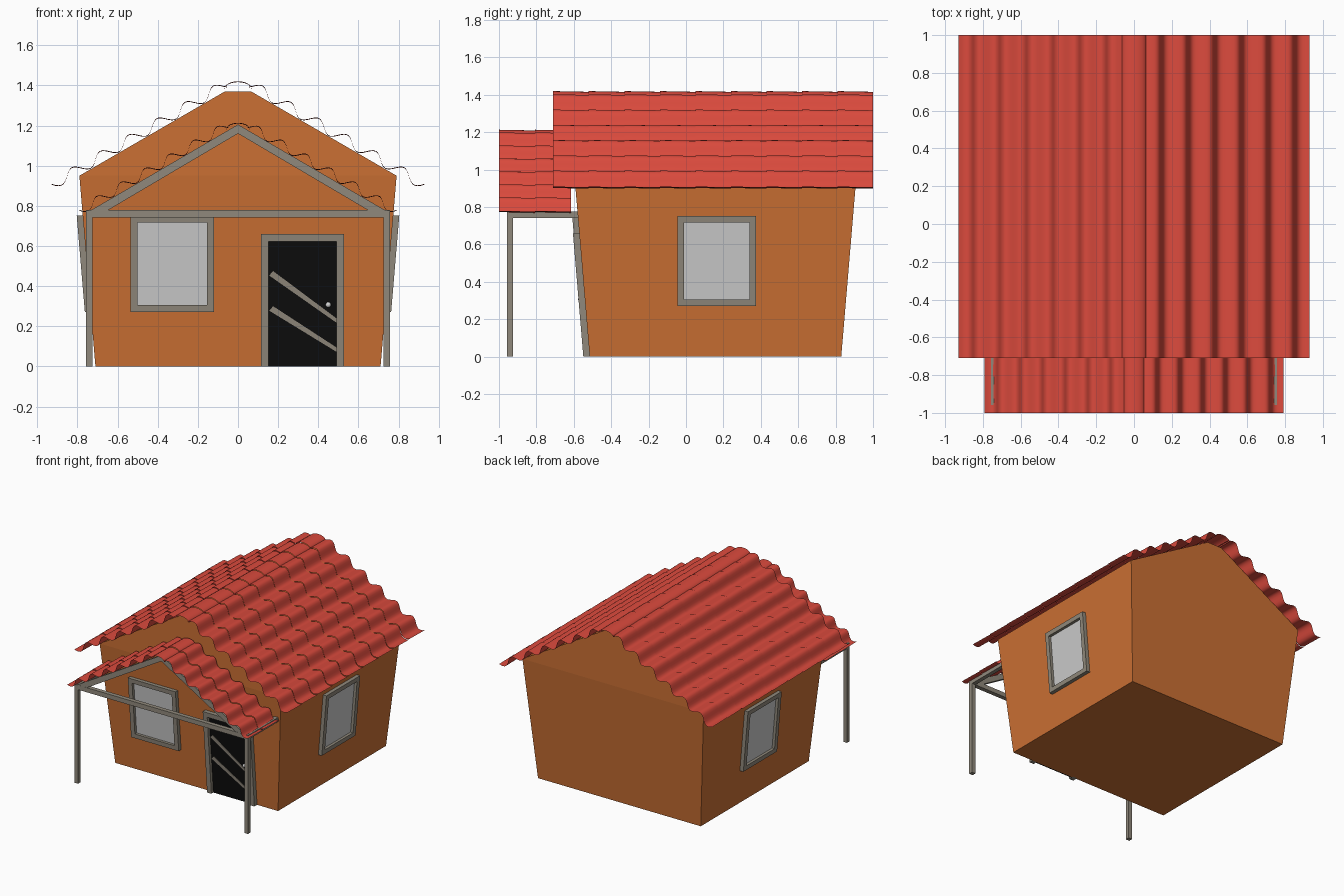
import bpy, bmesh, math

if "Cube" in bpy.data.objects:
    bpy.data.objects.remove(bpy.data.objects["Cube"])


def material(name, rgb):
    m = bpy.data.materials.new(name)
    m.diffuse_color = (*rgb, 1)
    m.use_nodes = True
    m.node_tree.nodes["Principled BSDF"].inputs["Base Color"].default_value = m.diffuse_color
    return m


WALL = material("orange plaster", (0.60, 0.163, 0.034))
TILE = material("red tile", (0.70, 0.068, 0.046))
TRIM = material("grey wood", (0.28, 0.25, 0.20))
GLASS = material("pale glass", (0.60, 0.60, 0.60))
BLACK = material("black door", (0.004, 0.004, 0.004))
METAL = material("light metal", (0.65, 0.65, 0.65))


def finish(name, bm, mat, smooth=False, fix=True):
    if fix:
        bmesh.ops.recalc_face_normals(bm, faces=bm.faces)
    me = bpy.data.meshes.new(name)
    bm.to_mesh(me)
    bm.free()
    me.materials.append(mat)
    for p in me.polygons:
        p.use_smooth = smooth
    ob = bpy.data.objects.new(name, me)
    bpy.context.collection.objects.link(ob)
    return ob


def loft(bm, a, b):
    """Solid between two matching point rings."""
    va, vb = [bm.verts.new(p) for p in a], [bm.verts.new(p) for p in b]
    n = len(a)
    bm.faces.new(va[::-1])
    bm.faces.new(vb)
    for i in range(n):
        j = (i + 1) % n
        bm.faces.new((va[i], va[j], vb[j], vb[i]))


LEAN = 0.08 / 0.95          # outward lean of the walls
FRONT, SIDE, BACK = 0.515, 0.71, 0.83


def front(a, d, z):
    return (a, -(FRONT + LEAN * z + d), z)


def right(a, d, z):
    return (SIDE + LEAN * z + d, a, z)


def left(a, d, z):
    return (-(SIDE + LEAN * z + d), a, z)


def straight(a, d, z):
    return (a, d, z)


def plate(bm, place, quad, d0, d1):
    """Prism over a polygon given as (along, height), from depth d0 to d1."""
    loft(bm, [place(a, d0, z) for a, z in quad], [place(a, d1, z) for a, z in quad])


def rect(a0, a1, z0, z1):
    return [(a0, z0), (a1, z0), (a1, z1), (a0, z1)]


# House body: flared walls with vertical clipped gables
bm = bmesh.new()
rings = []
for x, f, b, z in ((0.71, -0.515, 0.83, 0), (0.79, -0.595, 0.91, 0.95),
                   (0.065, -0.595, 0.91, 1.37)):
    rings.append([bm.verts.new(p) for p in ((-x, f, z), (x, f, z), (x, b, z), (-x, b, z))])
bm.faces.new(rings[0][::-1])
bm.faces.new(rings[2])
for lo, hi in zip(rings, rings[1:]):
    for i in range(4):
        j = (i + 1) % 4
        bm.faces.new((lo[i], lo[j], hi[j], hi[i]))
finish("house_walls", bm, WALL)


# Roofs: wavy sheet laid in rows, plus an arched ridge row
def slope_profile():
    c, s = math.cos(math.radians(30)), math.sin(math.radians(30))
    pts = []
    n = 72
    for i in range(n + 1):
        u = i / n
        v = -0.005 - 0.025 * math.cos((u - 0.047) / 0.163 * math.tau)
        if u < 0.047:
            v = -0.03 * (1 - (1 - u / 0.047) ** 2)
        pts.append((-0.93 + u * c - v * s, 0.91 + u * s + v * c))
    return pts


def ridge_profile():
    return [(-0.066 * math.cos(t), 1.386 + 0.034 * math.sin(t))
            for t in (math.pi * i / 12 for i in range(13))]


def tiled_roof(name, y0, rows, pitch, scale, base):
    bm = bmesh.new()
    slope = slope_profile()
    mirrored = [(-x, z) for x, z in slope][::-1]
    for r in range(rows):
        ya, yb = y0 + r * pitch, y0 + (r + 1) * pitch
        for prof in (slope, mirrored, ridge_profile()):
            pts = [(x * scale, base + (z - 0.91) * scale) for x, z in prof]
            a = [bm.verts.new((x, ya, z)) for x, z in pts]
            b = [bm.verts.new((x, yb, z - 0.004)) for x, z in pts]
            for i in range(len(pts) - 1):
                bm.faces.new((a[i], a[i + 1], b[i + 1], b[i]))
    finish(name, bm, TILE, smooth=True, fix=False)


tiled_roof("main_roof", -0.71, 9, 0.19, 1.0, 0.91)
tiled_roof("porch_roof", -1.0, 2, 0.193, 0.85, 0.78)

# Porch frame: posts, rafters, side beams, cross beam
bm = bmesh.new()
for s in (-1, 1):
    plate(bm, straight, rect(s * 0.725, s * 0.757, 0, 0.745), -0.957, -0.925)
    plate(bm, straight, rect(s * 0.725, s * 0.757, 0.742, 0.776), -0.925, -0.575)
    plate(bm, straight, [(s * 0.755, 0.765), (0, 1.205), (0, 1.16), (s * 0.67, 0.765)],
          -0.957, -0.925)
plate(bm, straight, rect(-0.757, 0.757, 0.742, 0.778), -0.958, -0.924)
finish("porch_frame", bm, TRIM)


# Frames and windows
def frame(bm, place, a0, a1, z0, z1, w, depth, sill=True):
    plate(bm, place, rect(a0, a0 + w, z0, z1), -0.01, depth)
    plate(bm, place, rect(a1 - w, a1, z0, z1), -0.01, depth)
    plate(bm, place, rect(a0 + w, a1 - w, z1 - w, z1), -0.01, depth)
    if sill:
        plate(bm, place, rect(a0 + w, a1 - w, z0, z0 + w), -0.01, depth)


for label, place, a0, a1 in (("front", front, -0.535, -0.12),
                             ("right", right, -0.045, 0.375),
                             ("left", left, -0.045, 0.375)):
    bm = bmesh.new()
    frame(bm, place, a0, a1, 0.27, 0.753, 0.035, 0.03)
    finish(label + "_window_frame", bm, TRIM)
    bm = bmesh.new()
    plate(bm, place, rect(a0 + 0.03, a1 - 0.03, 0.30, 0.72), 0.0, 0.008)
    finish(label + "_window_glass", bm, GLASS)

# Door with frame, two slanted strips and a knob
bm = bmesh.new()
frame(bm, front, 0.115, 0.527, 0, 0.66, 0.037, 0.034, sill=False)
finish("door_frame", bm, TRIM)
bm = bmesh.new()
plate(bm, front, rect(0.15, 0.492, 0.0, 0.625), 0.0, 0.009)
finish("door_panel", bm, BLACK)
bm = bmesh.new()
for za, zb in ((0.475, 0.24), (0.30, 0.095)):
    plate(bm, front, [(0.155, za - 0.022), (0.49, zb - 0.022), (0.49, zb), (0.175, za)],
          0.008, 0.012)
finish("door_strips", bm, TRIM)
bm = bmesh.new()
bmesh.ops.create_uvsphere(bm, u_segments=16, v_segments=8, radius=0.014)
bmesh.ops.translate(bm, verts=bm.verts, vec=front(0.45, 0.022, 0.307))
finish("door_knob", bm, METAL, smooth=True)
